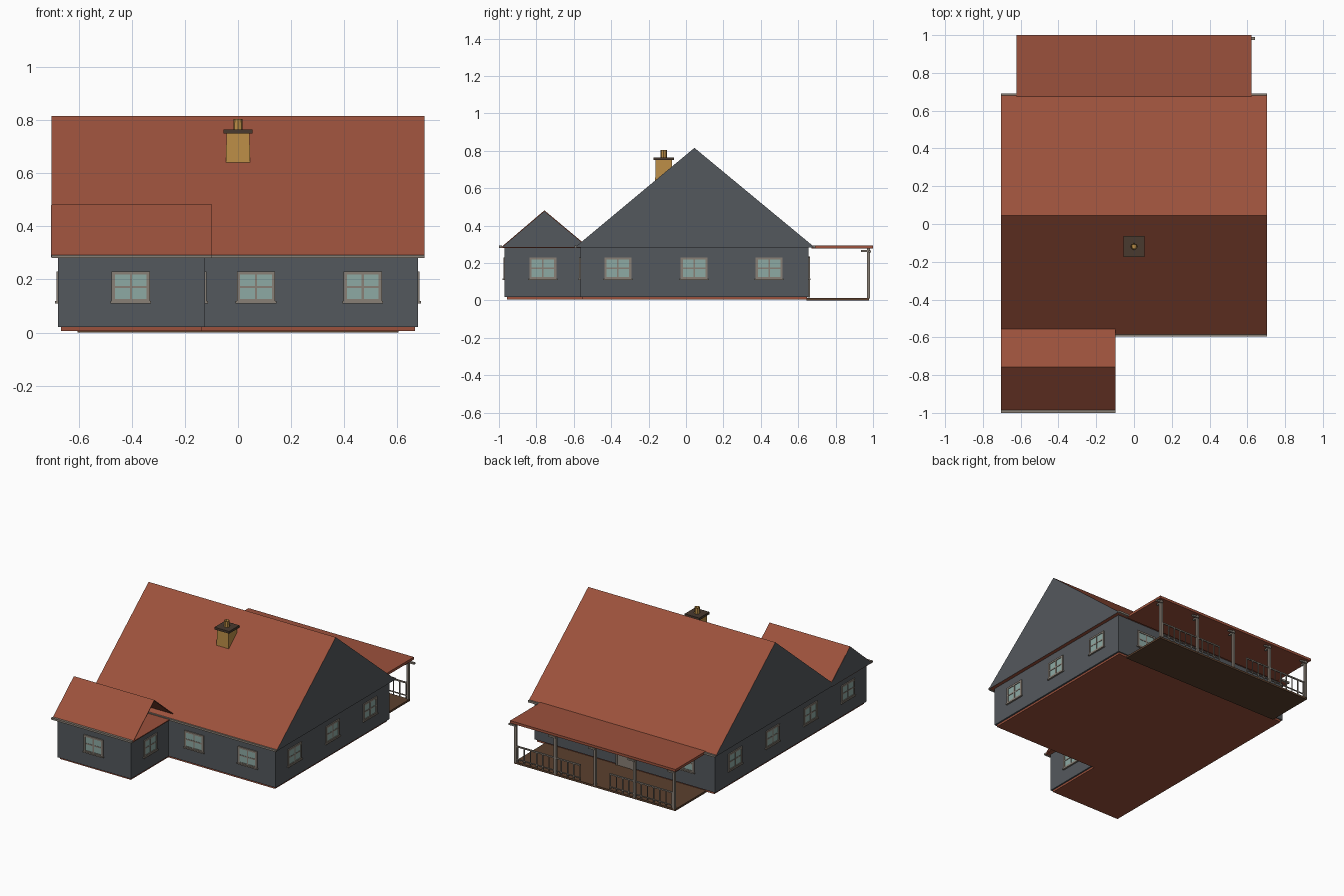
import bpy, bmesh, math
from mathutils import Matrix, Vector

if "Cube" in bpy.data.objects:
    bpy.data.objects.remove(bpy.data.objects["Cube"])


def mat(name, r, g, b):
    m = bpy.data.materials.new(name)
    m.diffuse_color = (r, g, b, 1)
    m.use_nodes = True
    m.node_tree.nodes["Principled BSDF"].inputs["Base Color"].default_value = m.diffuse_color
    return m


ROOF = mat("roof_red", .33, .083, .045)
WALL = mat("wall_slate", .088, .098, .109)
TRIM = mat("trim_grey", .25, .215, .18)
GLASS = mat("window_glass", .27, .40, .37)
DECK = mat("deck_brown", .105, .052, .027)
CHIM = mat("chimney_ochre", .50, .27, .062)
CAP = mat("chimney_cap_brown", .066, .042, .028)


def finish(bm, name, *mats):
    bmesh.ops.recalc_face_normals(bm, faces=bm.faces)
    me = bpy.data.meshes.new(name)
    bm.to_mesh(me)
    bm.free()
    for m in mats:
        me.materials.append(m)
    ob = bpy.data.objects.new(name, me)
    bpy.context.collection.objects.link(ob)
    return ob


def boxes(name, m, ranges, matrix=Matrix()):
    """One object from boxes given as (x0, x1, y0, y1, z0, z1)."""
    bm = bmesh.new()
    for x0, x1, y0, y1, z0, z1 in ranges:
        c = Vector(((x0 + x1) / 2, (y0 + y1) / 2, (z0 + z1) / 2))
        s = Matrix.Diagonal((x1 - x0, y1 - y0, z1 - z0, 1))
        bmesh.ops.create_cube(bm, size=1, matrix=matrix @ Matrix.Translation(c) @ s)
    return finish(bm, name, m)


def prism(name, profile, x0, x1, mats, rule):
    """Extrude a y-z profile along x; rule picks the material per face."""
    bm = bmesh.new()
    f = bm.faces.new([bm.verts.new((x0, y, z)) for y, z in profile])
    ext = bmesh.ops.extrude_face_region(bm, geom=[f])
    vs = [g for g in ext["geom"] if isinstance(g, bmesh.types.BMVert)]
    bmesh.ops.translate(bm, verts=vs, vec=(x1 - x0, 0, 0))
    bmesh.ops.recalc_face_normals(bm, faces=bm.faces)
    for face in bm.faces:
        face.material_index = rule(face.normal)
    return finish(bm, name, *mats)


# Foundation and walls
boxes("foundation", ROOF, [(-.667, .667, -.555, .648, .006, .03),
                           (-.667, -.135, -.957, -.54, .006, .03)])
boxes("main_walls", WALL, [(-.678, .678, -.565, .655, .02, .286)])
boxes("wing_walls", WALL, [(-.678, -.125, -.97, -.56, .02, .284)])

# Main roof with slate gables
prism("main_roof", [(-.588, .284), (-.588, .289), (.045, .816), (.682, .289), (.682, .284)],
      -.703, .703, [ROOF, WALL], lambda n: 1 if abs(n.x) > .5 else 0)

# Wing roof: thin slopes, open towards the house side, gable on the left
prism("wing_roof", [(-.988, .285), (-.757, .482), (-.55, .309), (-.55, .303),
                    (-.757, .476), (-.981, .285)],
      -.703, -.098, [ROOF], lambda n: 0)
prism("wing_gable", [(-.986, .284), (-.757, .48), (-.552, .306), (-.552, .284)],
      -.704, -.698, [WALL], lambda n: 0)
boxes("wing_roof_floor", ROOF, [(-.703, -.098, -.985, -.56, .281, .287)])

# Eave gutters
boxes("eave_gutters", TRIM, [(-.703, .703, -.596, -.586, .28, .293),
                             (-.703, .703, .68, .692, .28, .293),
                             (-.703, -.098, -1.0, -.984, .28, .293)])


# Windows: each built facing -y, then turned to its wall
def window(name, x, y, angle):
    m = Matrix.Translation((x, y, .172)) @ Matrix.Rotation(angle, 4, 'Z')
    w, h, b, d = .072, .058, .012, -.007
    boxes(name + "_frame", TRIM, [
        (-w, -w + b, d, .004, -h, h), (w - b, w, d, .004, -h, h),
        (-w + b, w - b, d, .004, h - b, h), (-w + b, w - b, d, .004, -h, -h + b),
        (-.004, .004, d + .001, .004, -h + b, h - b),
        (-w + b, w - b, d + .002, .004, -.004, .004),
        (-w - .005, w + .005, -.011, .004, -h - .004, -h + .004)], m)
    boxes(name + "_glass", GLASS, [(-w + .006, w - .006, -.003, .003, -h + .006, h - .006)], m)


Q = math.pi / 2
window("wing_front_window", -.404, -.97, 0)
window("wing_inner_window", -.125, -.765, Q)
for i, x in enumerate((.068, .47)):
    window(f"front_window_{i}", x, -.565, 0)
for i, y in enumerate((-.364, .043, .444)):
    window(f"right_window_{i}", .678, y, Q)
for i, y in enumerate((-.765, -.364, .043, .444)):
    window(f"left_window_{i}", -.678, y, -Q)
for i, x in enumerate((-.45, .45)):
    window(f"back_window_{i}", x, .655, 2 * Q)

# Back door
boxes("back_door", TRIM, [(-.055, .055, .65, .66, .015, .225),
                          (-.065, -.053, .65, .664, .015, .235),
                          (.053, .065, .65, .664, .015, .235),
                          (-.065, .065, .65, .664, .223, .235)])

# Porch: deck, flat roof, posts with brackets, railings
boxes("porch_deck", DECK, [(-.605, .605, .645, .979, 0, .013)])
boxes("porch_roof", ROOF, [(-.621, .621, .67, 1.0, .278, .295)])
posts, brackets, rails = [], [], []
for i in range(5):
    x = -.595 + i * .2975
    posts.append((x - .008, x + .008, .967, .983, .01, .28))
    brackets.append((x - .006, x + .045, .975, .989, .257, .268))
    brackets.append((x - .006, x + .006, .936, .98, .258, .269))
boxes("porch_posts", TRIM, posts)
boxes("porch_brackets", TRIM, brackets)
for s in (-1, 1):
    a, b = sorted((s * .11, s * .595))
    rails.append((a, b, .971, .979, .115, .124))
    rails.append((a, b, .972, .978, .03, .036))
    for k in range(11):
        x = s * (.114 + k * .0465)
        rails.append((x - .003, x + .003, .972, .978, .013, .118))
boxes("porch_railings", TRIM, rails)

# Chimney: tapered stack, cap and hollow pot
bm = bmesh.new()
bmesh.ops.create_cone(bm, cap_ends=True, segments=4, radius1=.067, radius2=.061, depth=.18,
                      matrix=Matrix.Translation((0, -.119, .665)) @ Matrix.Rotation(Q / 2, 4, 'Z'))
finish(bm, "chimney_stack", CHIM)
boxes("chimney_cap", CAP, [(-.055, .055, -.174, -.064, .75, .765)])
bm = bmesh.new()
bmesh.ops.create_cone(bm, cap_ends=True, segments=8, radius1=.018, radius2=.017, depth=.045,
                      matrix=Matrix.Translation((0, -.119, .783)))
top = max(bm.faces, key=lambda f: f.calc_center_median().z)
bmesh.ops.inset_region(bm, faces=[top], thickness=.005)
bmesh.ops.translate(bm, verts=top.verts, vec=(0, 0, -.02))
finish(bm, "chimney_pot", CHIM)
